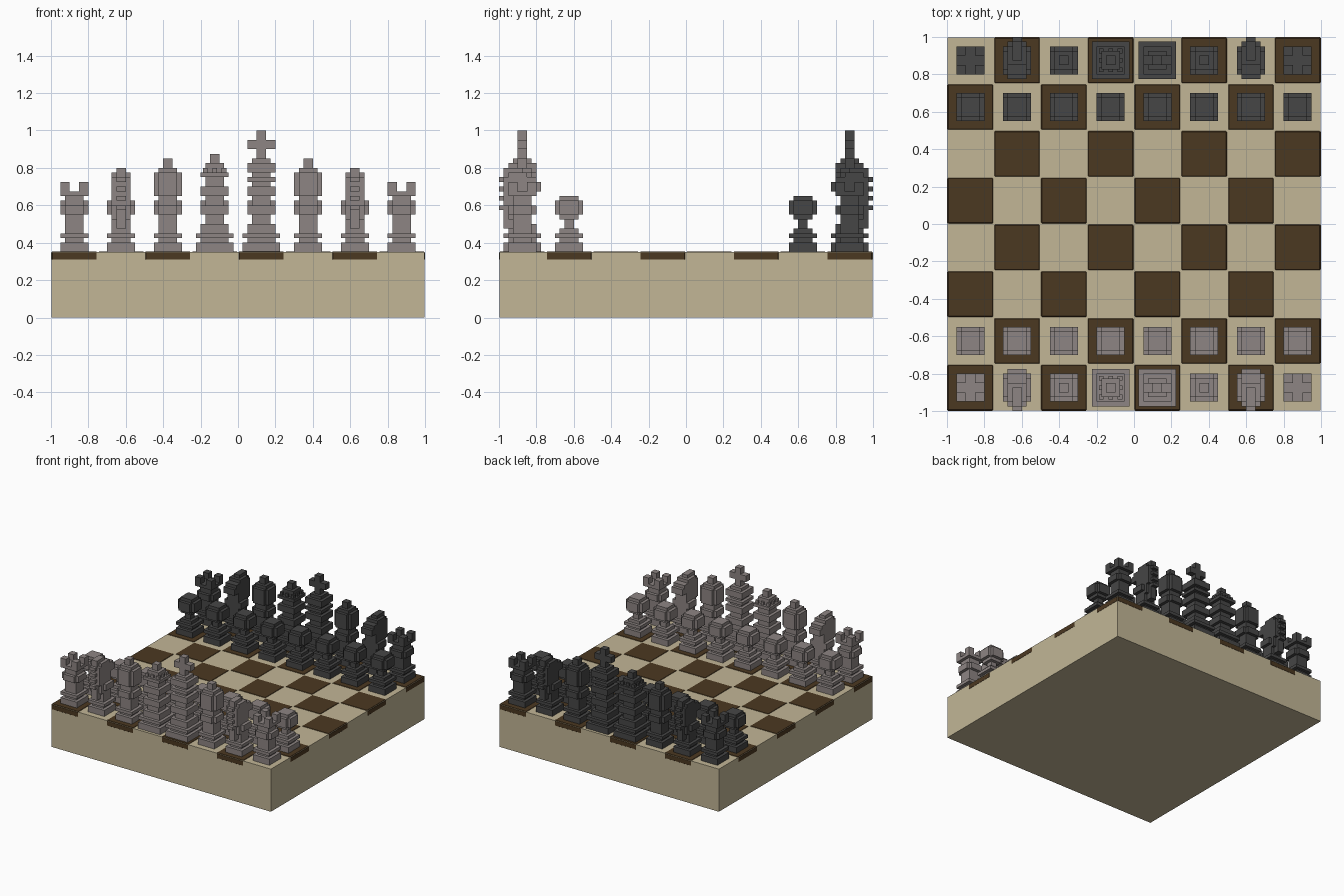
import bpy, bmesh, math
from mathutils import Matrix

if "Cube" in bpy.data.objects:
    bpy.data.objects.remove(bpy.data.objects["Cube"])

V = 0.025          # voxel size
TOP = 0.35         # board surface height


def material(name, rgb):
    lin = [((c / 255 + 0.055) / 1.055) ** 2.4 for c in rgb] + [1.0]
    m = bpy.data.materials.new(name)
    m.use_nodes = True
    m.diffuse_color = lin
    m.node_tree.nodes["Principled BSDF"].inputs["Base Color"].default_value = lin
    return m


cream = material("cream_wood", (194, 182, 150))
brown = material("dark_brown_wood", (75, 56, 33))
pale = material("pale_grey_stone", (141, 133, 131))
dark = material("charcoal_stone", (70, 70, 70))


def add_box(bm, x0, x1, y0, y1, z0, z1):
    mat = (Matrix.Translation(((x0 + x1) / 2, (y0 + y1) / 2, (z0 + z1) / 2))
           @ Matrix.Diagonal((x1 - x0, y1 - y0, z1 - z0, 1)))
    return bmesh.ops.create_cube(bm, size=1, matrix=mat)["verts"]


def finish(bm, name, mat):
    me = bpy.data.meshes.new(name)
    bm.to_mesh(me)
    bm.free()
    me.materials.append(mat)
    return me


def place(me, name, loc=(0, 0, 0), turn=0):
    ob = bpy.data.objects.new(name, me)
    ob.location = loc
    ob.rotation_euler.z = turn
    bpy.context.collection.objects.link(ob)
    return ob


# Board slab
bm = bmesh.new()
add_box(bm, -0.998, 0.998, -0.998, 0.998, 0, TOP)
place(finish(bm, "board_slab", cream), "board_slab")

# Dark squares: thin tiles with clipped corners, slightly proud of the slab
bm = bmesh.new()
add_box(bm, -0.124, 0.124, -0.124, 0.124, TOP - 0.045, TOP + 0.003)
bmesh.ops.bevel(bm, geom=bm.edges[:], offset=0.006, segments=1, affect='EDGES')
tile = finish(bm, "dark_square", brown)
for i in range(8):
    for j in range(8):
        if (i + j) % 2 == 0:
            place(tile, f"dark_square_{i}_{j}",
                  (-0.875 + 0.25 * i, -0.875 + 0.25 * j, 0))

# Pieces: lists of blocks in voxels (x0, x1, y0, y1, z0, z1)


def sq(w, z0, z1, d=None):
    """Centred block of width w and depth d."""
    d = d or w
    return (-w / 2, w / 2, -d / 2, d / 2, z0, z1)


def rounded(w, z0, z1):
    """Square block without its corner voxels."""
    return [sq(w, z0, z1, w - 2), sq(w - 2, z0, z1, w)]


def foot(w):
    """Stepped foot shared by every piece."""
    return [sq(w, 0, 2), sq(w - 2, 2, 3), sq(w, 3, 4)]


def pawn():
    return (foot(6) + [sq(4, 4, 5), sq(2, 5, 7), sq(4, 7, 12)]
            + rounded(6, 8, 11))


def rook():
    parts = foot(6) + [sq(4, 4, 12)] + rounded(6, 8, 10) + [sq(6, 12, 13)]
    for x in (-3, 1):                       # corner battlements
        for y in (-3, 1):
            parts.append((x, x + 2, y, y + 2, 13, 15))
    return parts


def bishop():
    return (foot(6) + [sq(4, 4, 18)] + rounded(6, 8, 10)
            + rounded(6, 12, 17) + [sq(2, 18, 20)])


def queen():
    parts = foot(8) + [sq(6, 4, 6), sq(4, 6, 19), sq(6, 8, 10),
                       sq(6, 12, 14), sq(6, 16, 17), sq(2, 19, 21)]
    for x in (-3, -1, 1):                   # crown points
        for y in (-3, -1, 1):
            if x != -1 or y != -1:
                parts.append((x + 0.5, x + 1.5, y + 0.5, y + 1.5, 17, 18))
    return parts


def king():
    return foot(8) + [sq(6, 4, 6), sq(4, 6, 20), sq(6, 8, 10),
                      sq(6, 12, 14), sq(6, 15, 16), sq(6, 17, 19),
                      sq(2, 20, 26), sq(6, 22, 24, 2)]     # cross on top


def knight():
    parts = foot(6) + [
        sq(4, 4, 8),                                        # chest
        (-2, 2, -3, 1, 7, 10), (-3, 3, -2, 2, 8, 10),       # neck
        (-2, 2, -4, 2, 10, 13),
        (-2, 2, -4, 4, 13, 15),                             # muzzle
        (-2, 2, -4, 3, 15, 16),
        (-2, 2, -3, 1, 16, 17),                             # brow
        (-1, 1, -4, 0, 17, 18),                             # crest
        (-1, 1, -4, -2, 6, 17)]
    for z in (9, 11, 13, 15):                               # mane teeth
        parts.append((-1, 1, -5, -3, z, z + 1))
    for z in (5, 7):
        parts.append((-1, 1, -4, -2, z, z + 1))
    return parts


builders = {"pawn": pawn, "rook": rook, "knight": knight,
            "bishop": bishop, "queen": queen, "king": king}
back_row = ["rook", "knight", "bishop", "queen",
            "king", "bishop", "knight", "rook"]

for side, mat, sign, turn in (("pale", pale, -1, 0), ("dark", dark, 1, math.pi)):
    meshes = {}
    for kind, build in builders.items():
        bm = bmesh.new()
        for block in build():
            add_box(bm, *[c * V for c in block])
        meshes[kind] = finish(bm, f"{side}_{kind}", mat)
    for i, kind in enumerate(back_row):
        x = -0.875 + 0.25 * i
        place(meshes[kind], f"{side}_{kind}_{i + 1}", (x, sign * 0.875, TOP), turn)
        place(meshes["pawn"], f"{side}_pawn_{i + 1}", (x, sign * 0.625, TOP), turn)
